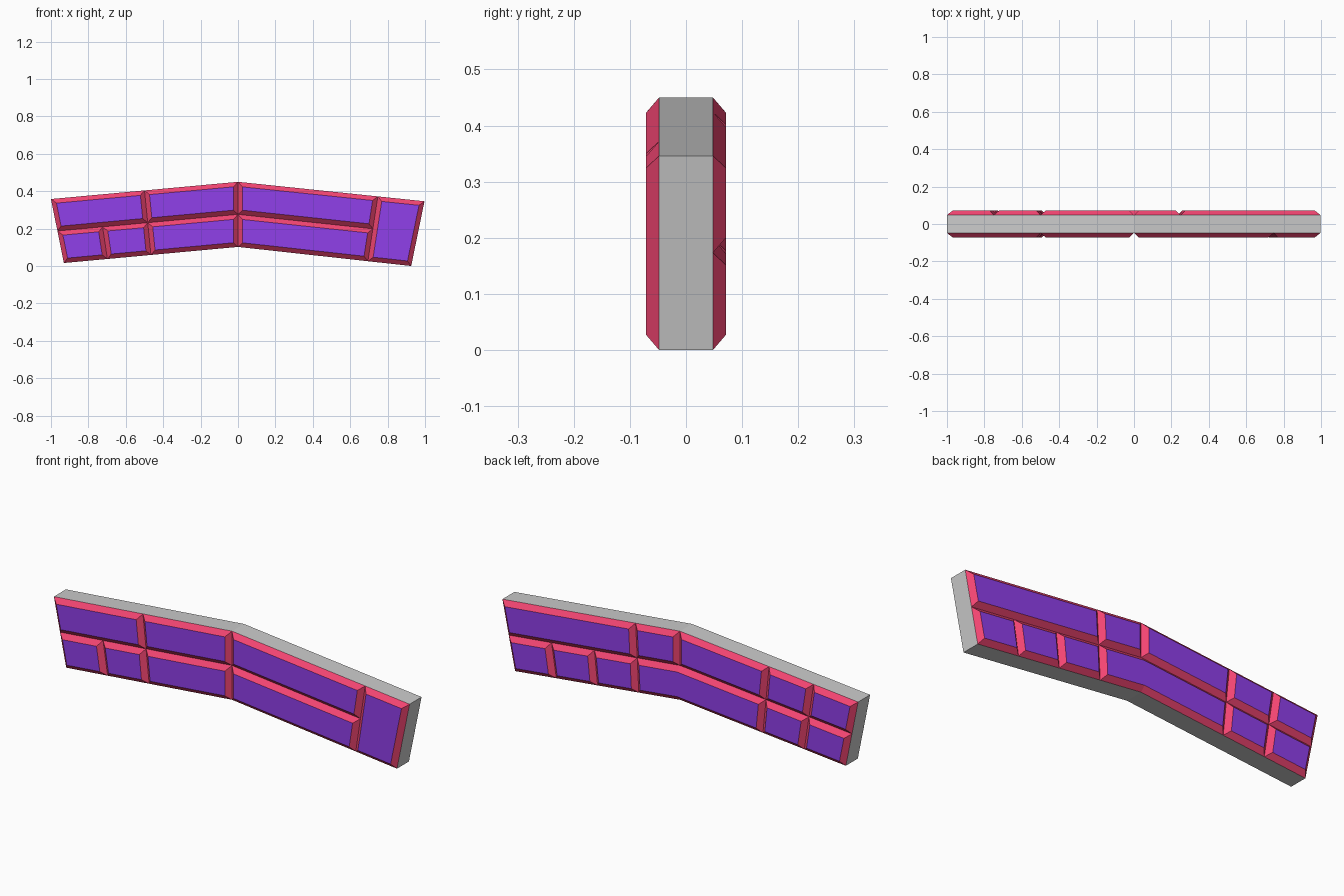
import bpy, bmesh
from mathutils import Vector

if "Cube" in bpy.data.objects:
    bpy.data.objects.remove(bpy.data.objects["Cube"])

CORE_Y, FACE_Y, CHAMFER = 0.048, 0.071, 0.0245
# bent slab outline in x/z: left end, middle, right end
TOP = [Vector((-1, 0.358)), Vector((0, 0.45)), Vector((0.997, 0.346))]
BOTTOM = [Vector((-0.931, 0.016)), Vector((0, 0.102)), Vector((0.926, 0.0))]


def material(name, color):
    m = bpy.data.materials.new(name)
    m.diffuse_color = color
    m.use_nodes = True
    m.node_tree.nodes["Principled BSDF"].inputs["Base Color"].default_value = m.diffuse_color
    return m


def point(u, v):
    """u runs -1..1 along the slab, v runs 0..1 from bottom to top."""
    end = 0 if u < 0 else 2
    low = BOTTOM[1].lerp(BOTTOM[end], abs(u))
    return low.lerp(TOP[1].lerp(TOP[end], abs(u)), v)


def region(u0, u1, v0, v1):
    """Outline of one block, bending at the middle when it crosses it."""
    us = [u0, 0, u1] if u0 < 0 < u1 else [u0, u1]
    return [point(u, v0) for u in us] + [point(u, v1) for u in reversed(us)]


def inset(pts, w):
    result = []
    for i, p in enumerate(pts):
        a = (p - pts[i - 1]).normalized()
        b = (pts[(i + 1) % len(pts)] - p).normalized()
        na, nb = Vector((-a.y, a.x)), Vector((-b.y, b.x))
        result.append(p + (na + nb) * (w / (1 + na.dot(nb))))
    return result


def ring(bm, pts, y):
    return [bm.verts.new((p.x, y, p.y)) for p in pts]


def bridge(bm, a, b):
    n = len(a)
    return [bm.faces.new((a[i], a[(i + 1) % n], b[(i + 1) % n], b[i])) for i in range(n)]


def finish(bm, name, mats=()):
    mesh = bpy.data.meshes.new(name)
    bm.to_mesh(mesh)
    bm.free()
    for m in mats:
        mesh.materials.append(m)
    bpy.context.collection.objects.link(bpy.data.objects.new(name, mesh))


def panels(name, side, blocks, mats):
    """Raised blocks with chamfered borders on one face of the slab."""
    bm = bmesh.new()
    for block in blocks:
        pts = region(*block)
        base = ring(bm, pts, side * CORE_Y)
        top = ring(bm, inset(pts, CHAMFER), side * FACE_Y)
        faces = bridge(bm, base, top)
        cap = bm.faces.new(top)
        cap.material_index = 1
        if side > 0:
            bmesh.ops.reverse_faces(bm, faces=faces + [cap])
    finish(bm, name, mats)


def row(cuts, v0, v1):
    return [(a, b, v0, v1) for a, b in zip(cuts, cuts[1:])]


# grey slab core
bm = bmesh.new()
outline = region(-1, 1, 0, 1)
front, back = ring(bm, outline, -CORE_Y), ring(bm, outline, CORE_Y)
bridge(bm, front, back)
bm.faces.new(front)
bm.faces.new(back)
bmesh.ops.recalc_face_normals(bm, faces=bm.faces)
finish(bm, "slab_core")

# stone panels on both faces
mats = [material("chamfer_red", (0.9, 0.06, 0.17, 1)),
        material("panel_purple", (0.28, 0.05, 0.82, 1))]
panels("front_panels", -1,
       row([-1, -0.5, 0, 0.75], 0.5, 1)
       + row([-1, -0.75, -0.5, 0, 0.75], 0, 0.5)
       + row([0.75, 1], 0, 1), mats)
panels("back_panels", 1,
       row([-1, -0.75, -0.5, 0, 0.25, 1], 0.5, 1)
       + row([-1, -0.75, -0.5, 0.25, 0.5, 0.75, 1], 0, 0.5), mats)
